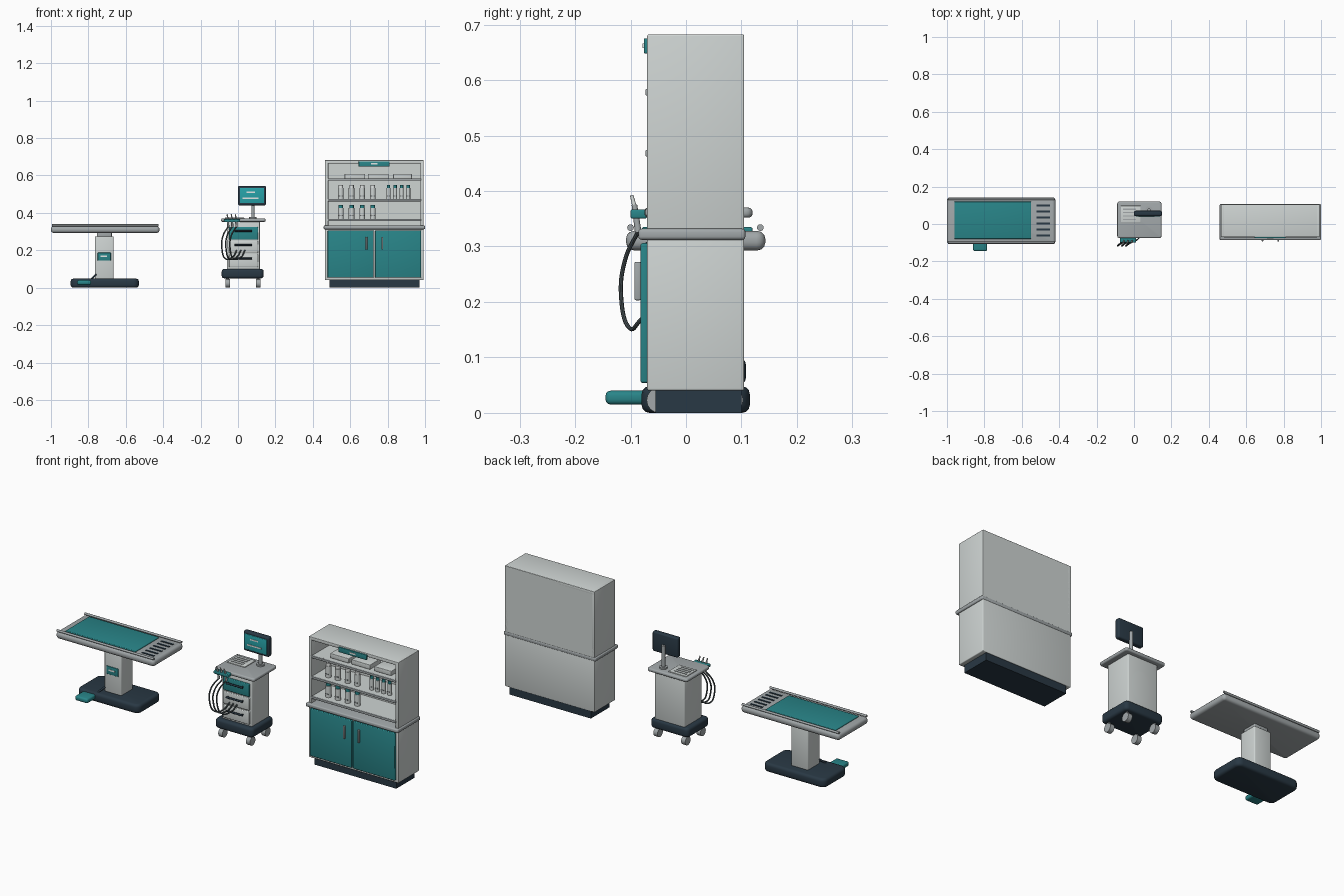
import bpy, bmesh, math
from mathutils import Vector

cube = bpy.data.objects.get("Cube")
if cube:
    bpy.data.objects.remove(cube, do_unlink=True)


def material(name, rgb):
    m = bpy.data.materials.new(name)
    m.use_nodes = True
    m.diffuse_color = (*rgb, 1)
    m.node_tree.nodes["Principled BSDF"].inputs["Base Color"].default_value = (*rgb, 1)
    return m


LIGHT = material("light_grey", (0.62, 0.66, 0.65))
METAL = material("brushed_grey", (0.36, 0.39, 0.40))
TEAL = material("teal", (0.022, 0.235, 0.25))
SCREEN = material("screen_teal", (0.02, 0.36, 0.39))
NAVY = material("dark_navy", (0.022, 0.04, 0.058))
HOSE = material("hose_grey", (0.07, 0.09, 0.097))
WHITE = material("white", (0.8, 0.83, 0.82))
parts = []


def finish(bm, name, mat):
    mesh = bpy.data.meshes.new(name)
    bm.to_mesh(mesh)
    bm.free()
    mesh.materials.append(mat)
    ob = bpy.data.objects.new(name, mesh)
    bpy.context.collection.objects.link(ob)
    parts.append(ob)
    return ob


def box(name, mat, x, y, z, r=0.0, upright=0.0):
    """Box from ranges; upright rounds vertical corners, r rounds the rest."""
    bm = bmesh.new()
    bmesh.ops.create_cube(bm, size=1)
    for v in bm.verts:
        v.co = [a + (b - a) * (c + 0.5) for (a, b), c in zip((x, y, z), v.co)]
    if upright:
        tall = [e for e in bm.edges
                if abs(e.verts[0].co.z - e.verts[1].co.z) > 1e-5]
        bmesh.ops.bevel(bm, geom=tall, offset=upright, segments=4,
                        profile=0.5, affect='EDGES')
        if r:
            rims = [e for f in bm.faces if abs(f.normal.z) > 0.9 for e in f.edges]
            bmesh.ops.bevel(bm, geom=list(set(rims)), offset=r, segments=3,
                            profile=0.5, affect='EDGES')
    elif r:
        bmesh.ops.bevel(bm, geom=bm.edges[:], offset=r, segments=3,
                        profile=0.5, affect='EDGES')
    return finish(bm, name, mat)


def rod(name, mat, a, b, r1, r2=None, sides=16):
    """Cylinder or cone between two points."""
    a, b = Vector(a), Vector(b)
    bm = bmesh.new()
    bmesh.ops.create_cone(bm, cap_ends=True, segments=sides, radius1=r1,
                          radius2=r1 if r2 is None else r2, depth=(b - a).length)
    turn = Vector((0, 0, 1)).rotation_difference(b - a)
    for v in bm.verts:
        v.co = turn @ v.co + (a + b) / 2
    return finish(bm, name, mat)


def tube(name, mat, points, r):
    """Smooth hose through a few points."""
    cu = bpy.data.curves.new(name, 'CURVE')
    cu.dimensions = '3D'
    cu.bevel_depth, cu.bevel_resolution, cu.use_fill_caps = r, 2, True
    sp = cu.splines.new('BEZIER')
    sp.bezier_points.add(len(points) - 1)
    for p, co in zip(sp.bezier_points, points):
        p.co = co
        p.handle_left_type = p.handle_right_type = 'AUTO'
    sp.resolution_u = 8
    ob = bpy.data.objects.new(name, cu)
    bpy.context.collection.objects.link(ob)
    cu.materials.append(mat)
    bpy.ops.object.select_all(action='DESELECT')
    ob.select_set(True)
    bpy.context.view_layer.objects.active = ob
    bpy.ops.object.convert(target='MESH')
    parts.append(bpy.context.view_layer.objects.active)


# Treatment table
box("table_base", NAVY, (-0.895, -0.53), (-0.08, 0.115), (0, 0.048), 0.014, 0.03)
box("table_column", LIGHT, (-0.765, -0.665), (-0.032, 0.068), (0.045, 0.275), 0.006)
box("table_column_collar", METAL, (-0.755, -0.675), (-0.022, 0.058), (0.27, 0.3), 0.004)
box("column_panel", TEAL, (-0.75, -0.68), (-0.036, -0.03), (0.145, 0.187), 0.002)
box("column_panel_mark", WHITE, (-0.735, -0.7), (-0.037, -0.035), (0.164, 0.172))
box("table_top", METAL, (-1.0, -0.42), (-0.108, 0.143), (0.293, 0.328), 0.014, 0.016)
box("table_pad", TEAL, (-0.96, -0.55), (-0.08, 0.12), (0.32, 0.335), 0.004)
for y in (-0.1, 0.134):
    rod("table_side_rail", METAL, (-0.995, y, 0.334), (-0.425, y, 0.334), 0.006)
for i in range(6):
    y = -0.062 + i * 0.032
    box("drain_slot", NAVY, (-0.52, -0.45), (y - 0.005, y + 0.005), (0.326, 0.331))
box("foot_pedal", TEAL, (-0.86, -0.785), (-0.145, -0.06), (0.015, 0.04), 0.009)
rod("pedal_lever", NAVY, (-0.79, -0.06, 0.04), (-0.76, -0.03, 0.07), 0.005)

# Instrument cart
box("cart_base", NAVY, (-0.087, 0.137), (-0.075, 0.108), (0.05, 0.1), 0.013, 0.02)
for x in (-0.055, 0.108):
    for y in (-0.048, 0.08):
        rod("caster_wheel", METAL, (x - 0.012, y, 0.023), (x + 0.012, y, 0.023), 0.023)
        rod("caster_stem", METAL, (x, y, 0.023), (x, y, 0.055), 0.008)
box("cart_body", LIGHT, (-0.06, 0.117), (-0.05, 0.098), (0.095, 0.355), 0.006)
box("cart_top", METAL, (-0.09, 0.147), (-0.075, 0.12), (0.352, 0.37), 0.007, 0.012)
for name, mat, low, high in (("lower_drawer", LIGHT, 0.11, 0.178),
                             ("middle_drawer", LIGHT, 0.185, 0.25),
                             ("upper_drawer", TEAL, 0.257, 0.325)):
    box(name, mat, (-0.048, 0.107), (-0.06, -0.045), (low, high), 0.004)
    z = high - 0.022
    rod("drawer_handle", NAVY, (-0.02, -0.07, z), (0.075, -0.07, z), 0.005, sides=10)
    for x in (-0.015, 0.07):
        rod("handle_post", NAVY, (x, -0.07, z), (x, -0.055, z), 0.004, sides=8)
box("keyboard_tray", LIGHT, (-0.07, 0.035), (0.008, 0.098), (0.368, 0.374), 0.002)
for i in range(4):
    y = 0.025 + i * 0.018
    box("keyboard_row", METAL, (-0.06, 0.012), (y - 0.003, y + 0.003), (0.373, 0.376))

# Monitor
rod("monitor_foot", METAL, (0.08, 0.075, 0.369), (0.08, 0.075, 0.378), 0.02)
rod("monitor_pole", METAL, (0.08, 0.075, 0.37), (0.08, 0.075, 0.49), 0.009)
box("monitor_case", NAVY, (0.0, 0.15), (0.043, 0.071), (0.44, 0.545), 0.008)
box("monitor_screen", SCREEN, (0.01, 0.14), (0.04, 0.045), (0.452, 0.533), 0.002)
for x, z, w in ((0.045, 0.507, 0.045), (0.025, 0.475, 0.085)):
    box("screen_mark", WHITE, (x, x + w), (0.038, 0.041), (z, z + 0.007))

# Handpieces with hoses
box("handpiece_holder", TEAL, (-0.075, 0.012), (-0.1, -0.07), (0.35, 0.367), 0.004)
for dx in (0, 0.022, 0.044):
    x = -0.052 + dx
    rod("handpiece_grip", METAL, (x, -0.086, 0.325), (x - 0.003, -0.093, 0.375), 0.006, 0.005)
    rod("handpiece_tip", LIGHT, (x - 0.003, -0.093, 0.373), (x - 0.006, -0.098, 0.392), 0.004, 0.003)
    tube("hose", HOSE, [(x, -0.086, 0.328), (x - 0.029, -0.11, 0.275),
                        (x - 0.034, -0.117, 0.21), (x - 0.012, -0.102, 0.153),
                        (x + 0.025, -0.084, 0.165), (x + 0.045, -0.058, 0.2)], 0.0038)

# Cabinet carcass
box("cabinet_plinth", NAVY, (0.49, 0.97), (-0.055, 0.1), (0, 0.045))
box("cabinet_lower_body", LIGHT, (0.465, 0.993), (-0.07, 0.105), (0.04, 0.32), 0.004)
box("cabinet_counter", METAL, (0.458, 1.0), (-0.086, 0.107), (0.312, 0.332), 0.006)
box("cabinet_back", LIGHT, (0.467, 0.991), (0.085, 0.105), (0.325, 0.68))
for x in (0.465, 0.975):
    box("cabinet_side", LIGHT, (x, x + 0.018), (-0.07, 0.105), (0.325, 0.682), 0.003)
box("cabinet_roof", LIGHT, (0.467, 0.991), (-0.07, 0.105), (0.664, 0.682), 0.003)
for z in (0.362, 0.468, 0.578):
    box("shelf", LIGHT, (0.48, 0.978), (-0.064, 0.09), (z - 0.006, z + 0.005))
    box("shelf_edge", METAL, (0.48, 0.978), (-0.073, -0.062), (z - 0.006, z + 0.006), 0.002)
box("header_plate", TEAL, (0.645, 0.81), (-0.076, -0.068), (0.648, 0.675), 0.002)
box("header_mark", WHITE, (0.71, 0.745), (-0.078, -0.075), (0.658, 0.666))

# Cabinet doors, mirrored about the cabinet middle
MID = 0.729
for s in (-1, 1):
    xs = sorted((MID + s * 0.004, MID + s * 0.25))
    box("cabinet_door", TEAL, xs, (-0.082, -0.068), (0.054, 0.306), 0.004)
    hx = MID + s * 0.042
    box("door_handle", METAL, (hx - 0.005, hx + 0.005), (-0.093, -0.081), (0.203, 0.272), 0.003)

# Shelf contents
for x, w in ((0.57, 0.11), (0.695, 0.11), (0.83, 0.1)):
    box("supply_box", LIGHT, (x, x + w), (-0.04, 0.05), (0.583, 0.608), 0.003)


def bottle(x, z, r, h, cap):
    y = -0.025
    rod("bottle", LIGHT, (x, y, z), (x, y, z + h * 0.8), r)
    rod("bottle_cap", cap, (x, y, z + h * 0.8), (x, y, z + h), r * 0.8)
    box("bottle_label", METAL, (x - r * 0.6, x + r * 0.6), (y - r - 0.001, y - r + 0.004),
        (z + h * 0.2, z + h * 0.28))


for z, cap in ((0.473, WHITE), (0.367, TEAL)):
    for i in range(4):
        bottle(0.55 + i * 0.057, z, 0.015, 0.075, cap)
for i in range(4):
    bottle(0.805 + i * 0.035, 0.473, 0.011, 0.075, TEAL)

# Smooth the rounded edges
bpy.ops.object.select_all(action='DESELECT')
for ob in parts:
    ob.select_set(True)
bpy.context.view_layer.objects.active = parts[0]
bpy.ops.object.shade_smooth_by_angle(angle=math.radians(40))
